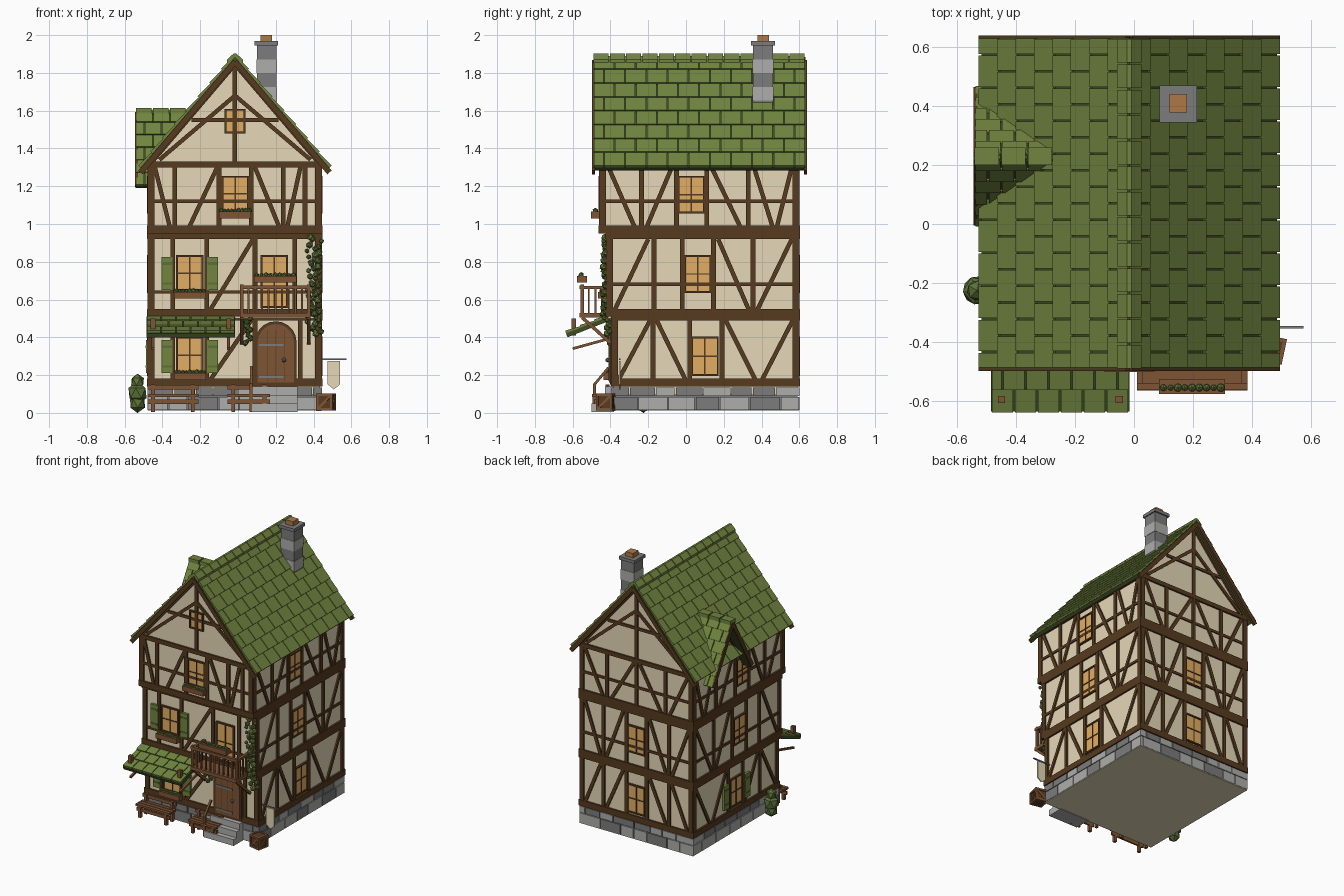
import bpy, bmesh, math, random
from mathutils import Vector as V, Matrix

if "Cube" in bpy.data.objects:
    bpy.data.objects.remove(bpy.data.objects["Cube"])
random.seed(4)
COL = {"plaster": (.79, .69, .48), "timber": (.095, .043, .014), "wood": (.21, .09, .035),
       "stone_dark": (.2, .2, .205), "stone_light": (.42, .42, .415), "glass": (.76, .42, .13),
       "leaf": (.105, .165, .04), "roof_green": (.165, .235, .05), "roof_gap": (.05, .075, .018),
       "terracotta": (.42, .19, .065)}
NAMES = list(COL)
MATS = []
for k, c in COL.items():
    m = bpy.data.materials.new(k)
    m.diffuse_color = (*c, 1)
    m.use_nodes = True
    m.node_tree.nodes["Principled BSDF"].inputs["Base Color"].default_value = m.diffuse_color
    MATS.append(m)
Z = V((0, 0, 1))


class Part:
    def __init__(self, name):
        self.name, self.bm = name, bmesh.new()

    def paint(self, verts, mat):
        for f in {f for v in verts for f in v.link_faces}:
            f.material_index = NAMES.index(mat)

    def bar(self, p0, p1, w, d, n, mat):
        """Box running from p0 to p1, w wide, d deep along n."""
        p0, p1 = V(p0), V(p1)
        x = (p1 - p0).normalized()
        y = V(n).cross(x).normalized()
        M = Matrix((x, y, x.cross(y))).transposed().to_4x4()
        M.translation = (p0 + p1) / 2
        M = M @ Matrix.Diagonal(((p1 - p0).length, w, d, 1))
        self.paint(bmesh.ops.create_cube(self.bm, size=1, matrix=M)["verts"], mat)

    def box(self, lo, hi, mat):
        lo, hi = V(lo), V(hi)
        M = Matrix.Translation((lo + hi) / 2) @ Matrix.Diagonal((*(hi - lo), 1))
        self.paint(bmesh.ops.create_cube(self.bm, size=1, matrix=M)["verts"], mat)

    def prism(self, pts, ext, mat):
        a = [self.bm.verts.new(p) for p in pts]
        b = [self.bm.verts.new(V(p) + V(ext)) for p in pts]
        self.bm.faces.new(a)
        self.bm.faces.new(b[::-1])
        for i in range(len(a)):
            j = (i + 1) % len(a)
            self.bm.faces.new((a[i], b[i], b[j], a[j]))
        self.paint(a + b, mat)

    def blob(self, c, r, mat="leaf", sz=1):
        M = Matrix.Translation(c) @ Matrix.Rotation(random.random() * 3, 4, 'Z') @ Matrix.Diagonal((r, r, r * sz, 1))
        self.paint(bmesh.ops.create_icosphere(self.bm, subdivisions=1, radius=1, matrix=M)["verts"], mat)

    def shingles(self, o, along, L, down, S, rows, tw, n):
        """Dark slab with staggered rows of tiles on top."""
        o, along, down, n = V(o), V(along), V(down).normalized(), V(n).normalized()
        c = o + along * L / 2 - n * .01
        self.bar(c, c + down * S, L, .022, n, "roof_gap")
        for r in range(rows):
            s0, s1, a = S * r / rows, S * (r + 1) / rows, 0
            b = tw / 2 if r % 2 else tw
            while a < L - .01:
                b = min(b, L)
                p = o + along * (a + b) / 2
                self.bar(p + down * s0 + n * .002, p + down * (s1 - .001) + n * .009,
                         b - a - .0055, .014, n, "roof_green")
                a, b = b, b + tw

    def done(self):
        bmesh.ops.recalc_face_normals(self.bm, faces=self.bm.faces)
        me = bpy.data.meshes.new(self.name)
        self.bm.to_mesh(me)
        self.bm.free()
        for m in MATS:
            me.materials.append(m)
        bpy.context.collection.objects.link(bpy.data.objects.new(self.name, me))


XL, XR, YB, CX = -.468, .434, .59, -.016
FLOORS = [(.16, .5, -.385), (.53, .93, -.413), (.97, 1.31, -.45)]   # z0, z1, front y

# Plaster body and gable
p = Part("plaster_walls")
for (z0, z1, yf), lo, hi in zip(FLOORS, (.1, .5, .95), (.5, .95, 1.31)):
    p.box((XL, yf, lo), (XR, YB, hi), "plaster")
p.prism([(XL, -.45, 1.31), (XR, -.45, 1.31), (CX, -.45, 1.85)], (0, YB + .45, 0), "plaster")
p.done()

# Stone plinth: long pale blocks below a darker course, plaster-coloured base
p = Part("stone_plinth")
p.box((XL, -.385, .014), (XR, YB, .14), "stone_dark")
p.box((XL - .008, -.393, .009), (XR + .008, YB + .008, .0135), "plaster")
for row in range(2):
    z0 = .014 + row * .075
    z1 = z0 + (.07 if row == 0 else .045)
    for ax, a, end in ((0, -.478, .444), (1, -.395, .6)):
        while a < end - .02:
            b = min(end, a + random.uniform(.09, .17))
            for s in (0, 1):
                m = "stone_light" if random.random() < (.7, .3)[row] else "stone_dark"
                if ax == 0:
                    y = (-.395, .58)[s]
                    p.box((a + .003, y, z0), (b - .003, y + .02, z1), m)
                else:
                    x = (XL - .01, XR - .01)[s]
                    p.box((x, a + .003, z0), (x + .02, b - .003, z1), m)
            a = b
p.done()


# Wall frames: origin, horizontal axis, outward normal
def wall(side, f=0):
    return {"front": (V((0, FLOORS[f][2], 0)), V((1, 0, 0)), V((0, -1, 0))),
            "back": (V((0, YB, 0)), V((1, 0, 0)), V((0, 1, 0))),
            "right": (V((XR, 0, 0)), V((0, 1, 0)), V((1, 0, 0))),
            "left": (V((XL, 0, 0)), V((0, 1, 0)), V((-1, 0, 0)))}[side]


def at(w, u, z, d=0):
    return w[0] + w[1] * u + Z * z + w[2] * d


def beam(p, w, u0, z0, u1, z1, t=.024, d=.01, mat="timber"):
    p.bar(at(w, u0, z0), at(w, u1, z1), t, 2 * d, w[2], mat)


def window(p, w, u, z0, z1, h=.068):
    beam(p, w, u, z0, u, z1, 2 * h, .006, "glass")
    for s in (-1, 1):
        beam(p, w, u + s * h, z0, u + s * h, z1, .01, .014)
    for z in (z0, z1):
        beam(p, w, u - h - .005, z, u + h + .005, z, .01, .014)
    beam(p, w, u, z0, u, z1, .007, .01)
    z = (z0 + z1) / 2
    beam(p, w, u - h, z, u + h, z, .007, .01)


# Timber layout per side and floor: posts, braces (top u, foot u), mid rail height
SIDE = [([-.175, .02, .19], [(-.19, -.36), (-.155, 0), (.21, .37), (.565, .4)], None),
        ([-.17, -.02, .145, .355], [(-.2, -.38), (.17, .335), (.56, .375)], .68),
        ([-.235, -.05, .11, .33], [(-.41, -.27), (-.075, -.21), (.135, .29), (.36, .46), (.56, .48)], 1.12)]
FRONT = [([-.345, -.165, .09, .33], [(.07, -.15)], None),
         ([-.345, -.165, .09, .3], [(.08, -.15)], .64),
         ([-.335, -.1, .07, .24, .355], [(-.44, -.36), (-.11, -.26), (.09, .22), (.33, .26)], 1.12)]
BACK = [([-.28, -.1, .065, .25], [(-.3, -.43), (-.12, -.26), (.09, .23), (.27, .4)], None),
        ([-.28, -.1, .065, .25], [(-.44, -.3), (-.12, -.26), (.09, .23), (.4, .27)], .68),
        ([-.25, CX, .22], [(-.43, -.28), (-.04, -.22), (0, .19), (.4, .25)], 1.12)]
for side, plan in (("front", FRONT), ("back", BACK), ("right", SIDE), ("left", SIDE)):
    p = Part(side + "_timbers")
    for f, (posts, braces, rail) in enumerate(plan):
        z0, z1, yf = FLOORS[f]
        w = wall(side, f)
        lo, hi = (XL, XR) if side in ("front", "back") else (yf, YB)
        for u in posts + [lo + .01, hi - .01]:
            beam(p, w, u, z0, u, z1, .025 if u in posts else .032, .011)
        for ut, ub in braces:
            beam(p, w, ut, z1 - .01, ub, z0 + .01, .023)
        if rail:
            beam(p, w, lo, rail, hi, rail, .018, .008)
        beam(p, w, lo - .012, z0, hi + .012, z0, .042, .013)
        beam(p, w, lo - .012, z1 + .005, hi + .012, z1 + .005, .03, .013)
    p.done()

# Gable timbers, both ends
for side in ("front", "back"):
    p, w = Part(side + "_gable_timbers"), wall(side, 2)
    beam(p, w, CX, 1.31, CX, 1.85)
    beam(p, w, CX - .23, 1.55, CX + .23, 1.55, .02)
    for s in (-1, 1):
        beam(p, w, CX + s * .4, 1.34, CX, 1.68, .022)
        beam(p, w, CX + s * .46, 1.31, CX, 1.85, .03, .012)
    if side == "front":
        window(p, w, CX, 1.485, 1.605, .05)
    p.done()

# Windows
p = Part("windows")
for u, f, z0, z1 in ((-.255, 0, .21, .4), (-.255, 1, .65, .83), (.192, 1, .56, .83), (-.015, 2, 1.07, 1.25)):
    window(p, wall("front", f), u, z0, z1)
for side in ("left", "right"):
    for u, z0, z1 in ((.1, .2, .4), (.062, .64, .83), (.028, 1.06, 1.25)):
        window(p, wall(side), u, z0, z1)
for z0, z1 in ((.2, .4), (.64, .83)):
    window(p, wall("back"), CX, z0, z1)
p.done()
p = Part("shutters")
for w, u, z in ((wall("front", 0), -.255, .21), (wall("front", 1), -.255, .65), (wall("left"), .1, .21)):
    for s in (-1, 1):
        c = u + s * .12
        beam(p, w, c, z, c, z + .175, .058, .018, "roof_green")
        for zz in (z + .035, z + .14):
            beam(p, w, c - .026, zz, c + .026, zz, .012, .021, "leaf")
p.done()

# Flower boxes
p = Part("flower_boxes")
for x, y, z, h in ((-.255, -.415, .175, .085), (-.255, -.445, .605, .085), (-.015, -.48, 1.03, .085), (.197, -.555, .69, .112)):
    p.box((x - h, y - .022, z), (x + h, y + .03, z + .035), "wood")
    for i in range(9):
        p.blob((x + h * (i - 4) / 4.6, y, z + .04), random.uniform(.01, .016))
p.done()

# Main roof
dx, dz = .5, .586
S = math.hypot(dx, dz)
p = Part("main_roof")
for s in (-1, 1):
    p.shingles((CX, -.49, 1.884), (0, 1, 0), 1.122, (s * dx, 0, -dz), S, 8, .112, (s * dz, 0, dx))
for i in range(13):
    y = -.49 + i * .0865
    p.prism([(CX - .042, y, 1.852), (CX, y, 1.885), (CX + .042, y, 1.852),
             (CX + .042, y, 1.87), (CX + .008, y, 1.902), (CX - .008, y, 1.902), (CX - .042, y, 1.87)], (0, .08, 0), "roof_green")
p.done()
p = Part("bargeboards")
for y in (-.49, .632):
    for s in (-1, 1):
        p.bar((CX, y, 1.859), (CX + s * dx, y, 1.859 - dz), .03, .016, (0, 1, 0), "timber")
p.done()

# Dormer on the left slope
p = Part("dormer")
for s in (-1, 1):
    p.shingles((-.54, .23, 1.6), (1, 0, 0), .27, (0, s * .225, -.4), .459, 6, .09, (0, s * .4, .225))
    p.bar((-.537, .23, 1.585), (-.537, .23 + s * .222, 1.2), .03, .014, (1, 0, 0), "timber")
    p.bar((-.465, .23, 1.56), (-.465, .23 + s * .13, 1.34), .024, .02, (1, 0, 0), "timber")
for i in range(3):
    p.box((-.54 + i * .09, .2, 1.585), (-.458 + i * .09, .26, 1.613), "roof_green")
p.prism([(-.46, .07, 1.3), (-.46, .39, 1.3), (-.46, .23, 1.57)], (.12, 0, 0), "plaster")
p.bar((-.463, .23, 1.32), (-.463, .23, 1.57), .024, .02, (1, 0, 0), "timber")
p.bar((-.463, .12, 1.42), (-.463, .34, 1.42), .02, .02, (1, 0, 0), "timber")
p.done()

# Chimney
p = Part("chimney")
for i in range(5):
    e = .002 * (i % 2)
    p.box((.1 - e, .355 - e, 1.58 + i * .073), (.205 + e, .46 + e, 1.653 + i * .073), ("stone_dark", "stone_light")[i % 2])
p.box((.087, .345, 1.945), (.213, .47, 1.968), "stone_dark")
p.box((.12, .378, 1.96), (.18, .44, 2), "terracotta")
p.done()

# Awning with stub posts and braces
p = Part("awning")
p.shingles((-.485, -.405, .51), (1, 0, 0), .47, (0, -.23, -.09), .247, 3, .078, (0, -.09, .23))
for x in (-.45, -.05):
    p.box((x - .012, -.607, .41), (x + .012, -.583, .5), "wood")
    p.bar((x, -.6, .34), (x, -.4, .395), .014, .014, (1, 0, 0), "wood")
p.done()

# Balcony
p = Part("balcony")
p.box((.01, -.565, .505), (.385, -.41, .53), "wood")
for x in (.02, .375):
    p.bar((x, -.55, .505), (x, -.4, .37), .018, .018, (1, 0, 0), "wood")
    p.box((x - .01, -.56, .655), (x + .01, -.41, .672), "wood")
    for y in (-.55, -.515, -.48, -.445):
        t = .009 if y == -.55 else .005
        p.box((x - t, y - t, .53), (x + t, y + t, .68 if t > .006 else .66), "wood")
p.box((.01, -.563, .655), (.385, -.54, .675), "wood")
for i in range(1, 10):
    x = .02 + .355 * i / 10
    p.box((x - .005, -.556, .53), (x + .005, -.546, .66), "wood")
p.done()


# Arched door with frame, hinges and knob
def arch(h, top, z0, y):
    return [(.2 - h, y, z0)] + [(.2 - h * math.cos(a), y, top - h + h * math.sin(a))
                                for a in [math.pi * i / 10 for i in range(11)]] + [(.2 + h, y, z0)]


p = Part("door")
p.prism(arch(.11, .485, .15, -.38), (0, -.022, 0), "timber")
p.prism(arch(.096, .47, .16, -.38), (0, -.028, 0), "wood")
for x in (.155, .2, .245):
    p.box((x - .002, -.41, .17), (x + .002, -.38, .44), "timber")
for z in (.19, .36):
    p.box((.11, -.413, z - .006), (.24, -.38, z + .006), "stone_dark")
p.blob((.243, -.415, .28), .013, "stone_dark")
p.done()
p = Part("steps")
for i in range(3):
    p.box((.075, -.5 + i * .035, .005), (.315, -.38, .05 + i * .045), "stone_light")
p.bar((.07, -.485, .15), (.07, -.41, .24), .014, .014, (1, 0, 0), "wood")
p.box((.062, -.493, .005), (.078, -.477, .155), "wood")
p.done()

# Two benches
p = Part("benches")
for a, b in ((-.48, -.21), (-.055, .17)):
    for y in (-.485, -.455, -.425):
        p.box((a, y - .012, .085), (b, y + .012, .1), "wood")
    for z, y in ((.135, -.412), (.06, -.482)):
        p.box((a, y - .006, z - .012), (b, y + .006, z + .012), "wood")
    for x in (a + .03, b - .03):
        for y, h in ((-.485, .09), (-.415, .15)):
            p.box((x - .01, y - .01, .005), (x + .01, y + .01, h), "wood")
p.done()

# Crate, slightly turned
p = Part("crate")
c, R = V((.466, -.425, .057)), Matrix.Rotation(math.radians(-12), 3, 'Z')
X, Y = R @ V((1, 0, 0)), R @ V((0, 1, 0))
p.bar(c - X * .038, c + X * .038, .076, .082, Z, "timber")
for A, B in ((X, Y), (Y, Z), (Z, X)):
    for s in (-1, 1):
        for t in (-1, 1):
            o = c + (B * s + A.cross(B) * t) * .038
            p.bar(o - A * .044, o + A * .044, .013, .013, B, "wood")
for s in (-1, 1):
    for n, A in ((X, Y), (Y, X)):
        p.bar(c + n * s * .039 - (A + Z) * .034, c + n * s * .039 + (A + Z) * .034, .012, .008, n, "wood")
p.done()

# Hanging banner on an iron arm
p = Part("hanging_sign")
p.bar((.43, -.35, .283), (.575, -.35, .283), .008, .008, Z, "stone_dark")
p.prism([(.475, -.354, .275), (.54, -.354, .275), (.54, -.354, .15), (.507, -.354, .125), (.475, -.354, .15)], (0, .008, 0), "plaster")
p.done()

# Shrub and climbing plants
p = Part("shrub")
for z, r in ((.05, .045), (.105, .054), (.165, .038)):
    p.blob((-.532, -.225, z), r, sz=1.12)
p.done()
p = Part("ivy")
for i in range(50):
    z = .42 + .51 * i / 49
    p.blob((.403 + .03 * math.sin(i * 1.9) + random.uniform(-.012, .012), -.43 + random.uniform(-.01, .01) + (.02 if z < .5 else 0), z),
           random.uniform(.012, .021), random.choice(("leaf", "leaf", "roof_green")))
for i in range(14):
    p.blob((.045 + random.uniform(-.025, .025), -.405, .37 + .01 * i), random.uniform(.01, .018))
p.done()
